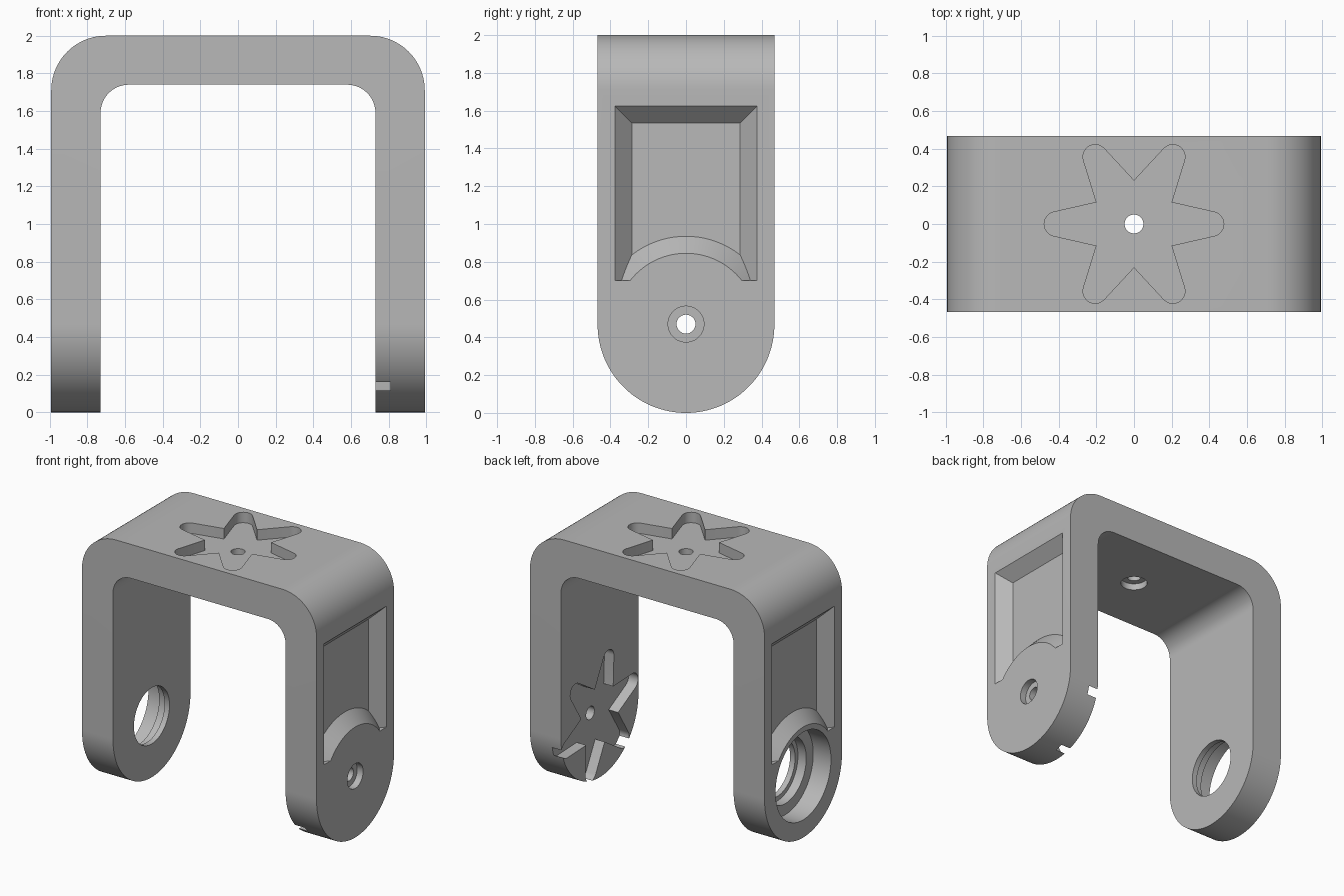
import bpy, bmesh
from math import cos, sin, pi, radians
from mathutils import Vector

default = bpy.data.objects.get("Cube")
if default:
    bpy.data.objects.remove(default, do_unlink=True)

HALF_X, INNER_X, HALF_Y = 0.992, 0.73, 0.468
TOP, UNDER = 2.0, 1.74
PIVOT = 0.47

grey = bpy.data.materials.new("plain grey")
grey.use_nodes = True
grey.diffuse_color = (0.48, 0.48, 0.48, 1)
grey.node_tree.nodes["Principled BSDF"].inputs["Base Color"].default_value = grey.diffuse_color


def loft(name, rings):
    """Closed solid skinned through rings with equal point counts."""
    bm = bmesh.new()
    loops = [[bm.verts.new(p) for p in ring] for ring in rings]
    bm.faces.new(loops[0])
    bm.faces.new(loops[-1])
    for a, b in zip(loops, loops[1:]):
        for i in range(len(a)):
            j = (i + 1) % len(a)
            bm.faces.new((a[i], a[j], b[j], b[i]))
    bmesh.ops.recalc_face_normals(bm, faces=bm.faces)
    mesh = bpy.data.meshes.new(name)
    bm.to_mesh(mesh)
    bm.free()
    mesh.materials.append(grey)
    ob = bpy.data.objects.new(name, mesh)
    bpy.context.collection.objects.link(ob)
    return ob


def along(axis, pts, d):
    """Place a 2D outline at distance d along an axis."""
    if axis == "x":
        return [Vector((d, a, b)) for a, b in pts]
    if axis == "y":
        return [Vector((a, d, b)) for a, b in pts]
    return [Vector((a, b, d)) for a, b in pts]


def prism(name, axis, pts, lo, hi):
    return loft(name, [along(axis, pts, lo), along(axis, pts, hi)])


def arc(cx, cy, r, start, end, n):
    angles = [radians(start + (end - start) * i / n) for i in range(n + 1)]
    return [(cx + r * cos(a), cy + r * sin(a)) for a in angles]


def circle(cx, cy, r, n=64):
    return arc(cx, cy, r, 0, 360, n)[:-1]


def star(cx, cy, turn):
    """Six tapered arms with round tips."""
    pts = []
    for k in range(6):
        a = turn + 60 * k
        t = radians(a)
        pts += arc(cx + 0.412 * cos(t), cy + 0.412 * sin(t), 0.065, a - 76, a + 76, 12)
        v = radians(a + 30)
        pts.append((cx + 0.23 * cos(v), cy + 0.23 * sin(v)))
    return pts


def boolean(target, tool, operation="DIFFERENCE"):
    tool.hide_render = True
    mod = target.modifiers.new("cut", "BOOLEAN")
    mod.operation, mod.object, mod.solver = operation, tool, "EXACT"
    bpy.context.view_layer.objects.active = target
    bpy.ops.object.modifier_apply(modifier=mod.name)
    bpy.data.objects.remove(tool, do_unlink=True)


# U-shaped bracket profile with rounded outer and inner corners
R, r = 0.29, 0.15
outline = [(HALF_X, -0.2)]
outline += arc(HALF_X - R, TOP - R, R, 0, 90, 20)
outline += arc(R - HALF_X, TOP - R, R, 90, 180, 20)
outline += [(-HALF_X, -0.2), (-INNER_X, -0.2)]
outline += arc(r - INNER_X, UNDER - r, r, 180, 90, 14)
outline += arc(INNER_X - r, UNDER - r, r, 90, 0, 14)
outline += [(INNER_X, -0.2)]
bracket = prism("bracket", "y", outline, -0.7, 0.7)

# Round the lower ends of both legs
leg_shape = arc(0, HALF_Y, HALF_Y, 180, 360, 64) + [(HALF_Y, 2.5), (-HALF_Y, 2.5)]
boolean(bracket, prism("leg_shape", "x", leg_shape, -1.5, 1.5), "INTERSECT")


# Sloped pocket on each outer leg face, wrapped round a conical boss
def pocket_ring(side, depth):
    w, top = 0.377 - depth, 1.625 - depth
    return along("x", [(-w, 0.70), (w, 0.70), (w, top), (-w, top)], side * (HALF_X - depth))


def boss_ring(side, depth):
    return along("x", circle(0, PIVOT, 0.375 + depth, 96), side * (HALF_X - depth))


for side in (1, -1):
    pocket = loft("pocket", [pocket_ring(side, 0.09), pocket_ring(side, -0.06)])
    boolean(pocket, loft("boss", [boss_ring(side, 0.15), boss_ring(side, -0.12)]))
    boolean(bracket, pocket)

# Star recesses: top face and inner face of the left leg
boolean(bracket, prism("top_star", "z", star(0, 0, 0), TOP - 0.08, 2.2))
boolean(bracket, prism("leg_star", "x", star(0, PIVOT, 45), 0.5, INNER_X + 0.08))

# Screw holes with counterbores
boolean(bracket, prism("top_hole", "z", circle(0, 0, 0.05, 32), 1.5, 2.2))
boolean(bracket, prism("top_counterbore", "z", circle(0, 0, 0.095, 48), 1.5, UNDER + 0.05))
boolean(bracket, prism("leg_hole", "x", circle(0, PIVOT, 0.05, 32), 0.5, 1.2))
boolean(bracket, prism("leg_counterbore", "x", circle(0, PIVOT, 0.095, 48), HALF_X - 0.05, 1.2))

# Stepped bearing bore through the right leg
for radius, depth in ((0.335, 0.15), (0.25, 0.22), (0.215, 0.5)):
    boolean(bracket, prism("bore", "x", circle(0, PIVOT, radius), -1.2, depth - HALF_X))

# Smooth curved walls, keep edges crisp
bpy.ops.object.select_all(action="DESELECT")
bracket.select_set(True)
bpy.context.view_layer.objects.active = bracket
bpy.ops.object.shade_smooth_by_angle(angle=radians(25))
